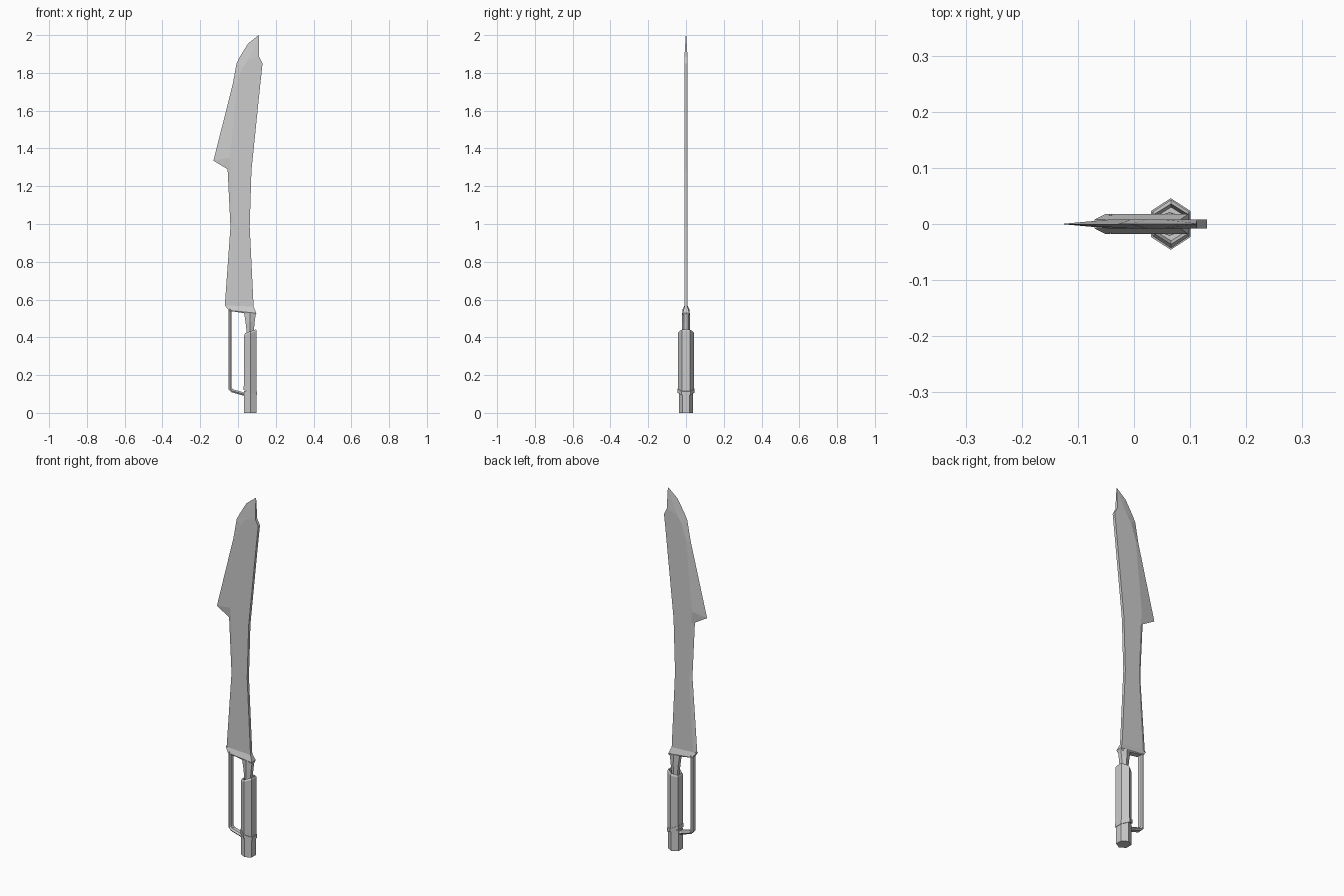
import bpy, bmesh
from mathutils import Vector

if "Cube" in bpy.data.objects:
    bpy.data.objects.remove(bpy.data.objects["Cube"])


def loft(name, rings):
    """Skin a list of equal-length point rings and cap both ends."""
    bm = bmesh.new()
    loops = [[bm.verts.new(Vector(p)) for p in ring] for ring in rings]
    n = len(loops[0])
    for a, b in zip(loops, loops[1:]):
        for i in range(n):
            j = (i + 1) % n
            bm.faces.new((a[i], a[j], b[j], b[i]))
    bm.faces.new(loops[0])
    bm.faces.new(loops[-1])
    bmesh.ops.remove_doubles(bm, verts=bm.verts, dist=1e-5)
    bmesh.ops.recalc_face_normals(bm, faces=bm.faces)
    me = bpy.data.meshes.new(name)
    bm.to_mesh(me)
    bm.free()
    ob = bpy.data.objects.new(name, me)
    bpy.context.collection.objects.link(ob)
    return ob


def hexagon(x0, x1, y, z, slope=0.0):
    """Six-sided ring, points at +-y, flats at x0 and x1, tilted along x."""
    c = (x0 + x1) / 2
    pts = [(x0, -y * .5), (c, -y), (x1, -y * .5), (x1, y * .5), (c, y), (x0, y * .5)]
    return [(px, py, z + slope * (px - c)) for px, py in pts]


def plate(x0, z0, x1, z1, y):
    return [(x0, -y, z0), (x1, -y, z1), (x1, y, z1), (x0, y, z0)]


# Blade: (edge x, z), (bevel ridge x, z), (spine x, z), half thickness
stations = [
    ((-.07, .565), (-.05, .562), (.083, .555), .008),
    ((-.04, .985), (-.024, .985), (.062, .985), .008),
    ((-.055, 1.29), (-.037, 1.285), (.071, 1.28), .008),
    ((-.13, 1.335), (-.043, 1.35), (.077, 1.34), .008),
    ((-.028, 1.74), (-.005, 1.74), (.118, 1.74), .008),
    ((-.008, 1.85), (.025, 1.83), (.13, 1.85), .008),
    ((.01, 1.885), (.05, 1.865), (.112, 1.885), .008),
    ((.053, 1.955), (.08, 1.925), (.112, 1.94), .005),
    ((.109, 2.0), (.11, 1.999), (.111, 2.0), .001),
]
loft("blade", [[(e[0], 0, e[1]), (r[0], -h, r[1]), (s[0], -h, s[1]),
                (s[0], h, s[1]), (r[0], h, r[1])] for e, r, s, h in stations])

# Flared collar under the blade
loft("collar", [
    plate(-.07, .57, .083, .562, .008),
    plate(-.05, .543, .097, .528, .018),
    plate(-.046, .54, .093, .518, .016),
])

# Tapered neck running into the grip
loft("neck", [
    hexagon(.032, .095, .021, .53),
    hexagon(.04, .088, .021, .48),
    hexagon(.05, .08, .019, .39),
])

# Six-sided grip with a slanted, recessed mouth
loft("grip", [
    hexagon(.033, .099, .043, .11, -.3),
    hexagon(.033, .099, .043, .422, .35),
    hexagon(.037, .095, .036, .432, .35),
    hexagon(.042, .09, .03, .405, .35),
])

# Ring and pommel
loft("grip_ring", [
    hexagon(.03, .101, .046, .108, -.4),
    hexagon(.03, .101, .046, .128, -.4),
])
loft("pommel", [
    hexagon(.033, .098, .038, 0),
    hexagon(.033, .098, .038, .115),
])

# Hand guard: bar down from the collar, bent in to the grip
path = [((-.05, .55), (-.034, .55)), ((-.05, .125), (-.034, .135)),
        ((-.036, .11), (-.028, .125)), ((.04, .088), (.04, .106))]
bar = []
for (ox, oz), (ix, iz) in path:
    mx, mz = (ox + ix) / 2, (oz + iz) / 2
    bar.append([(ox, -.011, oz), (mx, -.018, mz), (ix, -.011, iz),
                (ix, .011, iz), (mx, .018, mz), (ox, .011, oz)])
loft("hand_guard", bar)
